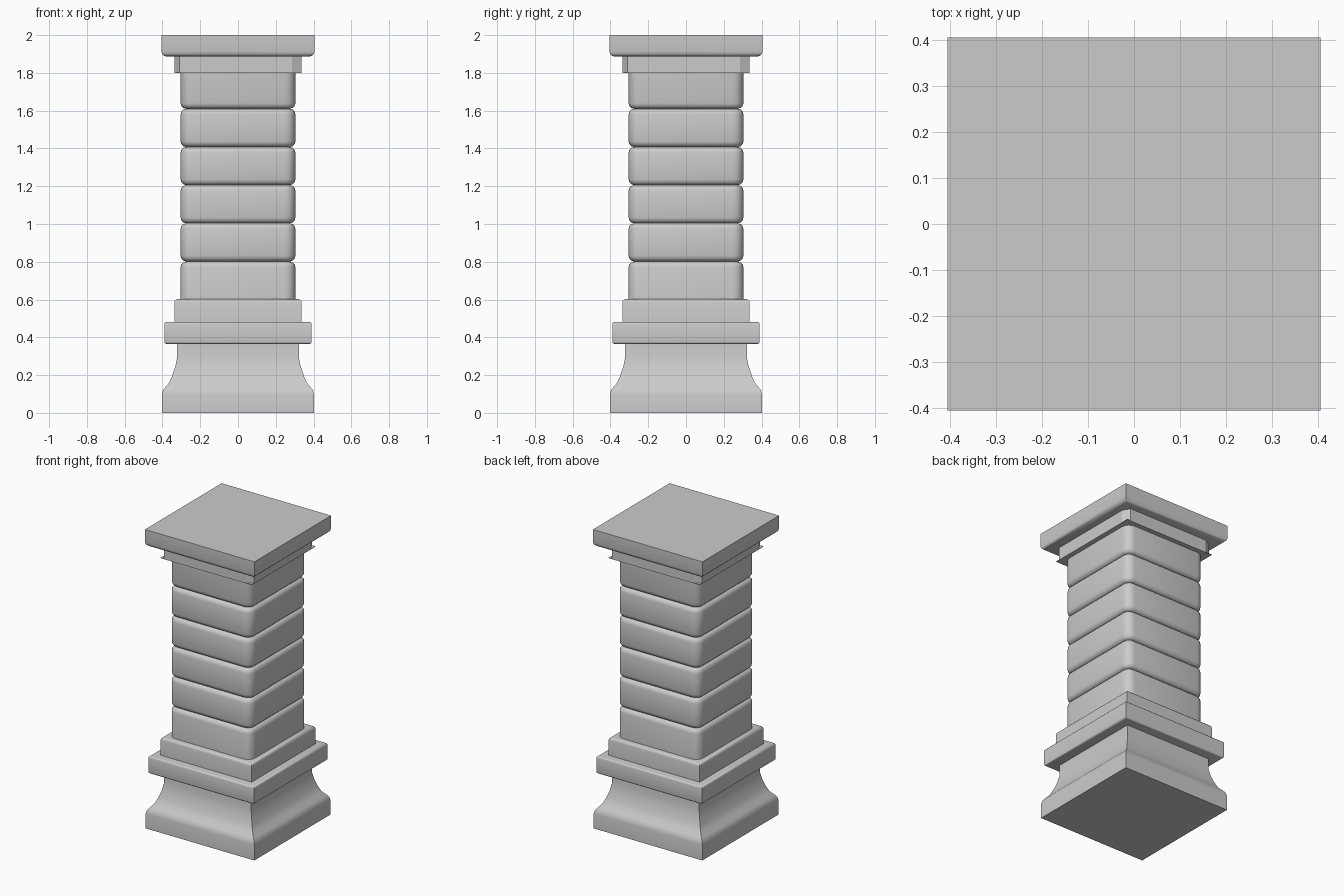
import bpy, bmesh
from math import sin, cos, pi, radians

cube = bpy.data.objects.get("Cube")
if cube:
    bpy.data.objects.remove(cube, do_unlink=True)

stone = bpy.data.materials.new("grey_stone")
stone.use_nodes = True
grey = (0.6, 0.6, 0.6, 1)
stone.diffuse_color = grey
stone.node_tree.nodes["Principled BSDF"].inputs["Base Color"].default_value = grey


def loft(name, rings, angle=35):
    """Skin a stack of equal-length rings and cap both ends."""
    bm = bmesh.new()
    loops = [[bm.verts.new(p) for p in ring] for ring in rings]
    n = len(loops[0])
    for low, high in zip(loops, loops[1:]):
        for i in range(n):
            j = (i + 1) % n
            bm.faces.new((low[i], low[j], high[j], high[i]))
    bm.faces.new(loops[0][::-1])
    bm.faces.new(loops[-1])
    mesh = bpy.data.meshes.new(name)
    bm.to_mesh(mesh)
    bm.free()
    mesh.materials.append(stone)
    obj = bpy.data.objects.new(name, mesh)
    bpy.context.collection.objects.link(obj)
    bpy.ops.object.select_all(action="DESELECT")
    obj.select_set(True)
    bpy.context.view_layer.objects.active = obj
    bpy.ops.object.shade_smooth_by_angle(angle=radians(angle))
    return obj


def turn_four(points, z):
    """Repeat corner points around the four corners."""
    ring = []
    for _ in range(4):
        ring += [(x, y, z) for x, y in points]
        points = [(-y, x) for x, y in points]
    return ring


def square(half, z):
    return turn_four([(half, half)], z)


def rounded(half, z, centre, steps=4):
    r = half - centre
    arc = [i * pi / 2 / steps for i in range(steps + 1)]
    return turn_four([(centre + r * cos(a), centre + r * sin(a)) for a in arc], z)


def quarter(half, z, r, top, steps=3):
    """Profile points of a rounded upper or lower edge, from low to high."""
    pts = []
    for i in range(steps + 1):
        a = i * pi / 2 / steps
        if top:
            pts.append((half - r + r * cos(a), z - r + r * sin(a)))
        else:
            pts.append((half - r + r * sin(a), z + r - r * cos(a)))
    return pts


def square_part(name, profile):
    return loft(name, [square(h, z) for h, z in profile])


# Flared foot
square_part("base", [(0.402, 0), (0.402, 0.1), (0.397, 0.12), (0.385, 0.137),
                     (0.364, 0.16), (0.347, 0.2), (0.332, 0.245),
                     (0.323, 0.29), (0.322, 0.366)])

# Stepped slabs above the foot
square_part("base_slab", quarter(0.39, 0.365, 0.012, False)
            + quarter(0.39, 0.482, 0.012, True))
square_part("plinth", [(0.337, 0.48)] + quarter(0.337, 0.602, 0.018, True))

# Shaft of six stacked blocks with rounded grooves between them
HALF, EDGE, CORNER, COUNT = 0.304, 0.03, 0.055, 6
profile = [(HALF, 0.59)]
for k in range(COUNT):
    z = 0.6 + 0.202 * k
    if k:
        profile += quarter(HALF, z, EDGE, False)[1:]
    if k < COUNT - 1:
        profile += quarter(HALF, z + 0.202, EDGE, True)
profile.append((HALF, 1.83))
loft("shaft", [rounded(h, z, HALF - CORNER) for h, z in profile], 50)

# Collar with clipped corners over a thin square plate
C = 0.337
clipped = [(C, C - 0.05), (C - 0.027, C)]
loft("collar", [turn_four(clipped, 1.802), turn_four(clipped, 1.89)], 20)
square_part("collar_plate", [(C, 1.8), (C, 1.803)])

# Cap with a rounded lower edge
square_part("cap", quarter(0.405, 1.886, 0.028, False) + [(0.405, 2.0)])
